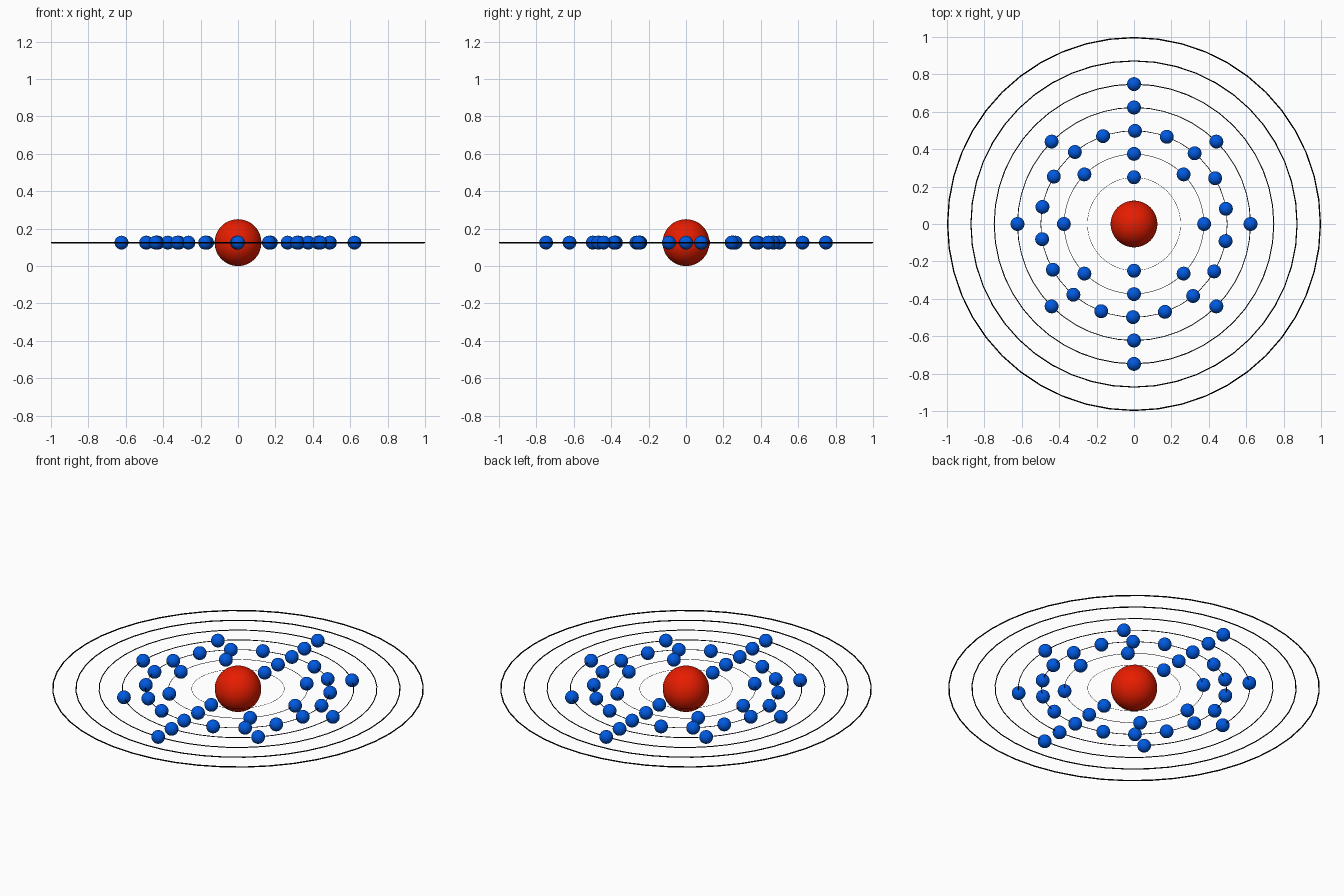
import bpy
from math import radians, cos, sin

if "Cube" in bpy.data.objects:
    bpy.data.objects.remove(bpy.data.objects["Cube"])

CENTRE_Z = 0.125


def material(name, rgb):
    mat = bpy.data.materials.new(name)
    mat.diffuse_color = (*rgb, 1)
    mat.use_nodes = True
    mat.node_tree.nodes["Principled BSDF"].inputs["Base Color"].default_value = mat.diffuse_color
    return mat


red = material("red", (0.8, 0.012, 0.0))
blue = material("blue", (0.0, 0.1, 0.75))
black = material("black", (0, 0, 0))


def finish(name, mat):
    obj = bpy.context.object
    obj.name = name
    obj.data.materials.append(mat)
    bpy.ops.object.shade_smooth()


def ball(name, x, y, radius, mat, segments, rings):
    bpy.ops.mesh.primitive_uv_sphere_add(
        segments=segments, ring_count=rings, radius=radius, location=(x, y, CENTRE_Z))
    finish(name, mat)


# Nucleus
ball("nucleus", 0, 0, 0.125, red, 48, 24)

# Orbit rings, wire thickness growing with radius
for i in range(7):
    r = 0.25 + 0.125 * i
    minor = 0.0035 * r
    bpy.ops.mesh.primitive_torus_add(
        major_segments=48, minor_segments=12,
        major_radius=r - minor, minor_radius=minor, location=(0, 0, CENTRE_Z))
    finish(f"orbit_ring_{i + 1}", black)

# Electrons: orbit radius, count, small angular offset clockwise from +y
shells = [(0.25, 2, 0), (0.375, 8, 0), (0.498, 18, 0.6), (0.623, 8, 0), (0.748, 2, 0)]
for s, (r, count, offset) in enumerate(shells, 1):
    for k in range(count):
        a = radians(90 - offset - 360 * k / count)
        ball(f"electron_{s}_{k + 1}", r * cos(a), r * sin(a), 0.037, blue, 32, 16)
